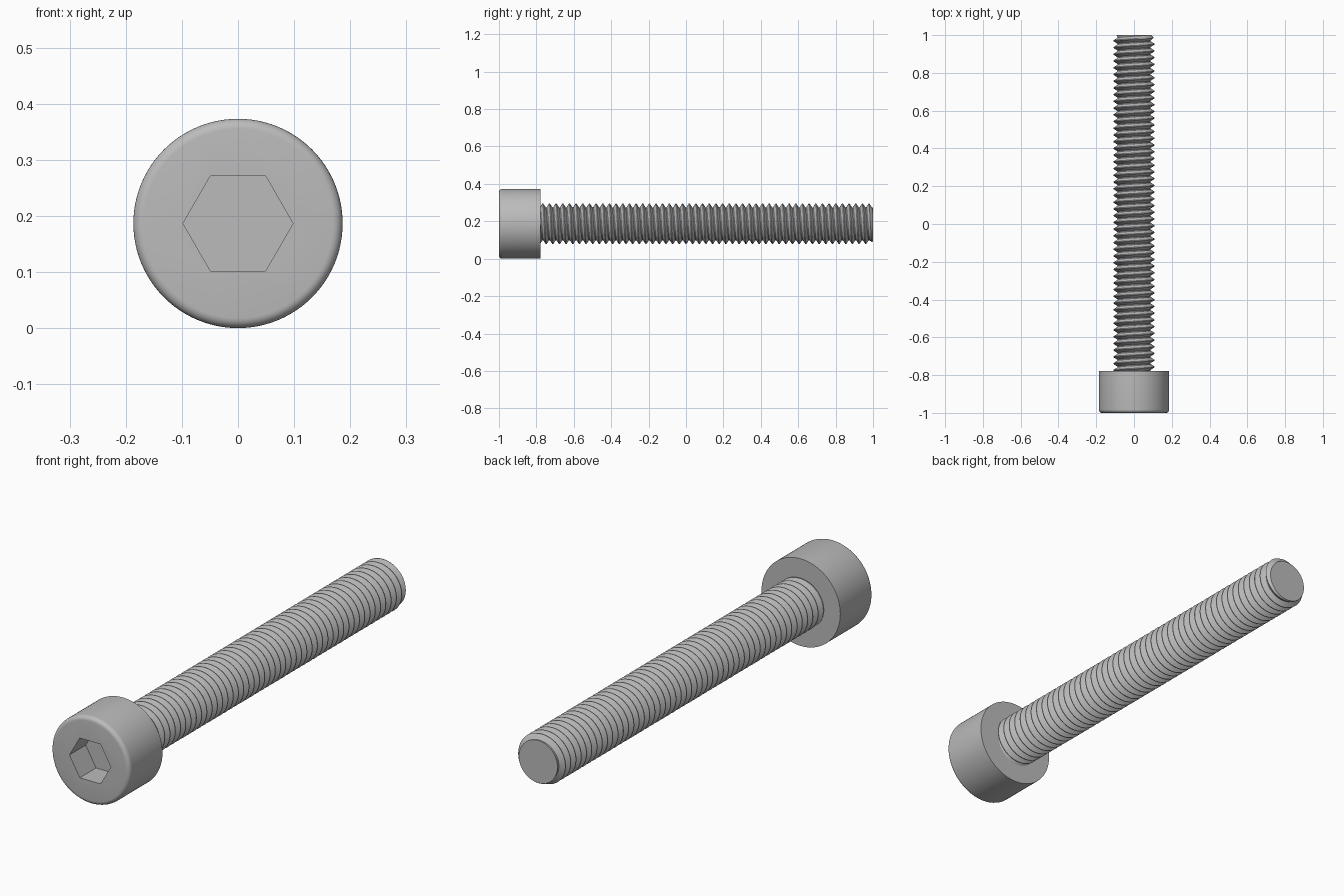
import bpy
import bmesh
import math
from mathutils import Vector

HEAD_R, HEAD_BACK = 0.1865, -0.777
FILLET = 0.018
ROOT_R, CREST_R, TIP_R = 0.088, 0.109, 0.093
PITCH = 0.0356
AXIS_Z = HEAD_R

cube = bpy.data.objects.get("Cube")
if cube:
    bpy.data.objects.remove(cube)

steel = bpy.data.materials.new("steel grey")
steel.use_nodes = True
colour = (0.5, 0.5, 0.5, 1)
steel.diffuse_color = colour
steel.node_tree.nodes["Principled BSDF"].inputs["Base Color"].default_value = colour


def sweep(profile, steps, rise=0.0):
    """Spin (y, radius) points about the y axis, climbing by rise per turn."""
    bm = bmesh.new()
    verts = [bm.verts.new((r, y, 0)) for y, r in profile]
    edges = [bm.edges.new(pair) for pair in zip(verts, verts[1:])]
    bmesh.ops.spin(bm, geom=verts + edges, cent=(0, 0, 0), axis=(0, 1, 0),
                   dvec=(0, rise / steps, 0), angle=math.tau, steps=steps)
    bmesh.ops.remove_doubles(bm, verts=bm.verts[:], dist=1e-4)
    return bm


def finish(bm, name):
    """Cap the open ends and make a smooth object with sharp edges."""
    bmesh.ops.holes_fill(bm, edges=[e for e in bm.edges if e.is_boundary], sides=0)
    bmesh.ops.recalc_face_normals(bm, faces=bm.faces[:])
    mesh = bpy.data.meshes.new(name)
    bm.to_mesh(mesh)
    bm.free()
    mesh.materials.append(steel)
    obj = bpy.data.objects.new(name, mesh)
    obj.location.z = AXIS_Z
    bpy.context.collection.objects.link(obj)
    return obj


def smooth(obj):
    bpy.ops.object.select_all(action="DESELECT")
    obj.select_set(True)
    bpy.context.view_layer.objects.active = obj
    bpy.ops.object.shade_smooth_by_angle(angle=math.radians(30))


# Cylinder head with a rounded front rim
rim = []
for i in range(7):
    a = math.pi / 2 * i / 6
    rim.append((-1 + FILLET * (1 - math.sin(a)), HEAD_R - FILLET * (1 - math.cos(a))))
rim.reverse()
head = finish(sweep(rim + [(HEAD_BACK, HEAD_R)], 96), "head")

# Hexagonal socket cut into the head
socket = finish(sweep([(-1.1, 0.098), (-0.89, 0.098)], 6), "socket_cutter")
socket.hide_render = True
cut = head.modifiers.new("socket", "BOOLEAN")
cut.operation = "DIFFERENCE"
cut.solver = "EXACT"
cut.object = socket
bpy.ops.object.select_all(action="DESELECT")
head.select_set(True)
bpy.context.view_layer.objects.active = head
bpy.ops.object.modifier_apply(modifier=cut.name)
bpy.data.objects.remove(socket)
smooth(head)

# Threaded shank: one helical sweep, chamfered at the tip and trimmed flat
tooth = [(0, ROOT_R), (0.14, ROOT_R), (0.52, CREST_R), (0.62, CREST_R)]
turns = int((1 - HEAD_BACK) / PITCH) + 5
start = HEAD_BACK - 3 * PITCH
thread = [(start + (t + f) * PITCH, r) for t in range(turns) for f, r in tooth]
thread.append((start + turns * PITCH, ROOT_R))
bm = sweep(thread, 64, PITCH)
for v in bm.verts:
    radius = math.hypot(v.co.x, v.co.z)
    limit = TIP_R + max(0, 1 - v.co.y) * 0.8
    if radius > limit:
        v.co.x *= limit / radius
        v.co.z *= limit / radius
for y, side in ((1, 1), (HEAD_BACK - 0.01, -1)):
    bmesh.ops.bisect_plane(bm, geom=bm.verts[:] + bm.edges[:] + bm.faces[:],
                           plane_co=Vector((0, y, 0)), plane_no=Vector((0, side, 0)),
                           clear_outer=True)
smooth(finish(bm, "threaded_shank"))
